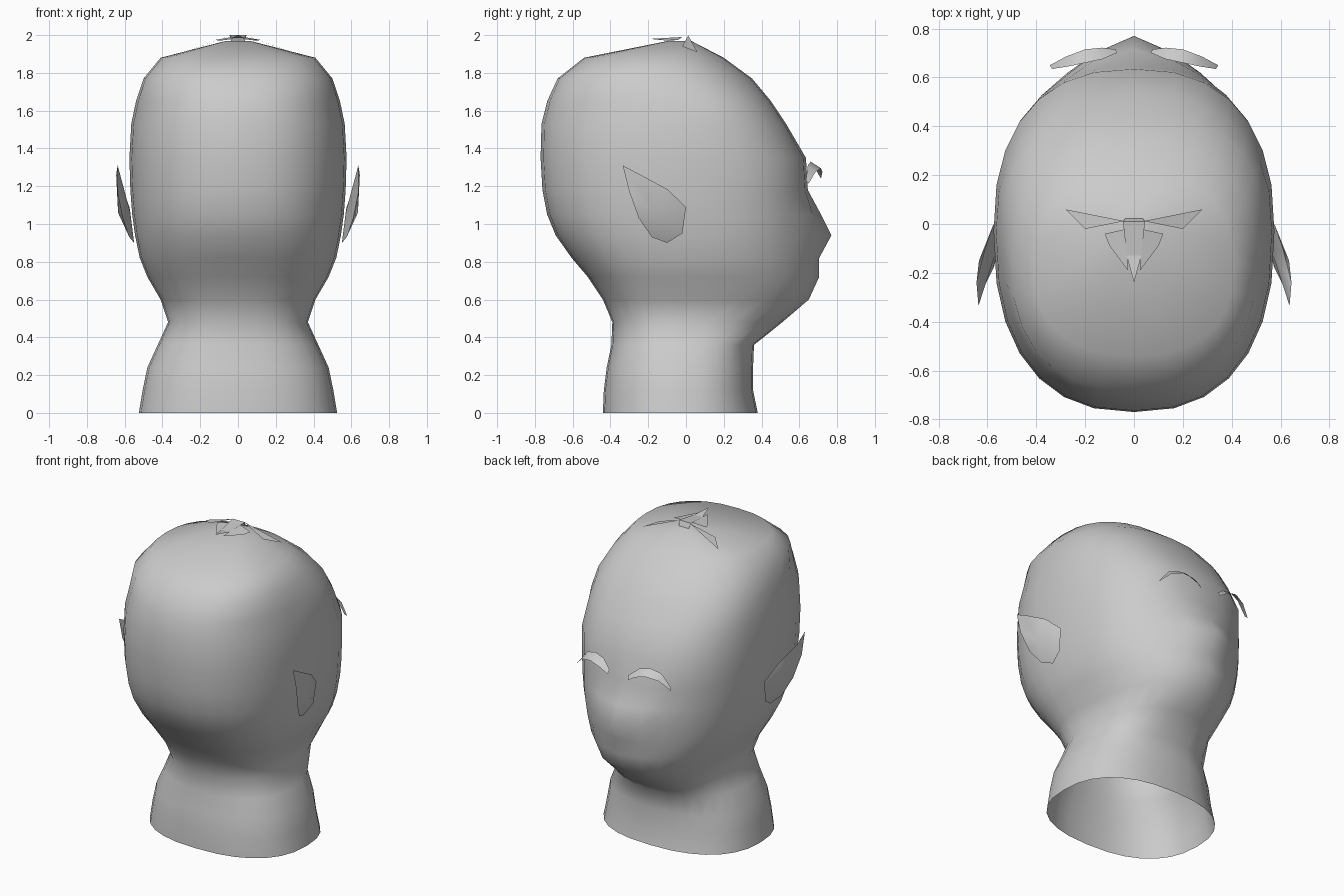
import bpy, bmesh, math

cube = bpy.data.objects.get("Cube")
if cube:
    bpy.data.objects.remove(cube, do_unlink=True)

grey = bpy.data.materials.new("plain grey")
grey.use_nodes = True
grey.diffuse_color = (0.6, 0.6, 0.6, 1)
grey.node_tree.nodes["Principled BSDF"].inputs["Base Color"].default_value = (0.6, 0.6, 0.6, 1)


def make(name, verts, faces, angle=None, fix=True):
    mesh = bpy.data.meshes.new(name)
    mesh.from_pydata(verts, [], faces)
    mesh.materials.append(grey)
    if fix:
        bm = bmesh.new()
        bm.from_mesh(mesh)
        bmesh.ops.recalc_face_normals(bm, faces=bm.faces)
        bm.to_mesh(mesh)
        bm.free()
    obj = bpy.data.objects.new(name, mesh)
    bpy.context.collection.objects.link(obj)
    if angle:
        bpy.ops.object.select_all(action='DESELECT')
        obj.select_set(True)
        bpy.context.view_layer.objects.active = obj
        bpy.ops.object.shade_smooth_by_angle(angle=math.radians(angle))
    return obj


# Head and neck: rings of height, back, front, half width, nose ridge depth
RINGS = [
    (0, -.44, .38, .525, 0), (.12, -.435, .355, .505, 0), (.24, -.42, .355, .48, 0),
    (.36, -.395, .36, .425, 0), (.48, -.39, .51, .37, 0), (.6, -.44, .65, .41, .02),
    (.72, -.52, .705, .48, .05), (.82, -.605, .705, .52, .05), (.94, -.69, .77, .545, .11),
    (1.05, -.735, .715, .56, .06), (1.18, -.76, .645, .57, 0), (1.35, -.77, .635, .575, 0),
    (1.53, -.765, .53, .565, 0), (1.65, -.735, .45, .54, 0), (1.77, -.68, .35, .5, 0),
    (1.88, -.54, .2, .41, 0), (1.968, -.1, .03, .07, 0),
]
SIDES = 28


def ring(z, back, front, width, nose):
    mid = -.03 if z < 1.7 else (back + front) / 2
    power = 2 / 2.4
    for i in range(SIDES):
        a = math.tau * i / SIDES
        c, s = math.cos(a), math.sin(a)
        x = width * math.copysign(abs(c) ** power, c)
        depth = front - nose - mid if s > 0 else mid - back
        y = mid + depth * math.copysign(abs(s) ** power, s)
        if s > 0:
            y += nose * max(0, 1 - abs(x) / .32)
        yield x, y, z


verts = [p for r in RINGS for p in ring(*r)]
faces = []
for k in range(len(RINGS) - 1):
    for i in range(SIDES):
        j = (i + 1) % SIDES
        a, b = k * SIDES, (k + 1) * SIDES
        faces.append((a + i, a + j, b + j, b + i))
faces.append(tuple(range((len(RINGS) - 1) * SIDES, len(RINGS) * SIDES)))
make("head_and_neck", verts, faces, 70, fix=False)

# Ears: thin pointed leaves leaning out toward the back
EAR = [(.637, -.335, 1.31), (.645, -.24, 1.26), (.61, -.1, 1.185), (.575, 0, 1.09),
       (.565, -.02, .95), (.55, -.1, .9), (.575, -.18, .93), (.61, -.25, 1.03),
       (.638, -.3, 1.17)]
# Eyebrows: upper and lower edges of an arched strip
BROW = [((.07, .70, 1.265), (.075, .715, 1.24)), ((.13, .675, 1.315), (.13, .722, 1.275)),
        ((.2, .66, 1.33), (.2, .715, 1.295)), ((.27, .645, 1.31), (.28, .685, 1.275)),
        ((.335, .635, 1.23), (.345, .65, 1.215))]

for side, label in ((1, "left"), (-1, "right")):
    n = len(EAR)
    pts = [(side * x, y, z) for x, y, z in EAR + [(.635, -.15, 1.06), (.57, -.13, 1.06)]]
    fan = [(i, (i + 1) % n, n) for i in range(n)] + [((i + 1) % n, i, n + 1) for i in range(n)]
    make(label + "_ear", pts, fan, 60)

    pts = [(side * x, y, z) for pair in BROW for x, y, z in pair]
    strip = [(2 * i, 2 * i + 1, 2 * i + 3, 2 * i + 2) for i in range(len(BROW) - 1)]
    if side < 0:
        strip = [f[::-1] for f in strip]
    make(label + "_eyebrow", pts, strip, 60, fix=False)

    # Small leaf of hair beside the central lock
    leaf = [(side * x, y, z) for x, y, z in
            ((.03, -.02, 1.99), (.12, -.04, 1.975), (.1, -.09, 1.97), (.025, -.19, 1.98))]
    make(label + "_hair_leaf", leaf, [(0, 1, 2, 3)[::-side]], fix=False)

    # Crease of hair running sideways off the crown
    crease = [(side * x, y, z) for x, y, z in
              ((.04, .012, 1.998), (.28, .06, 1.91), (.2, -.02, 1.94))]
    make(label + "_hair_crease", crease, [(0, 1, 2)[::-side]], fix=False)

# Central lock: flat tongue pointing back, with a short flap falling forward
lock = [(-.045, .01, 2), (.045, .01, 2), (.03, -.13, 1.985), (0, -.24, 2), (-.03, -.13, 1.985),
        (.03, .03, 1.95), (-.03, .03, 1.95), (0, .09, 1.92)]
make("hair_lock", lock, [(4, 3, 2), (0, 4, 2, 1), (0, 1, 5, 6), (6, 5, 7)], fix=False)
